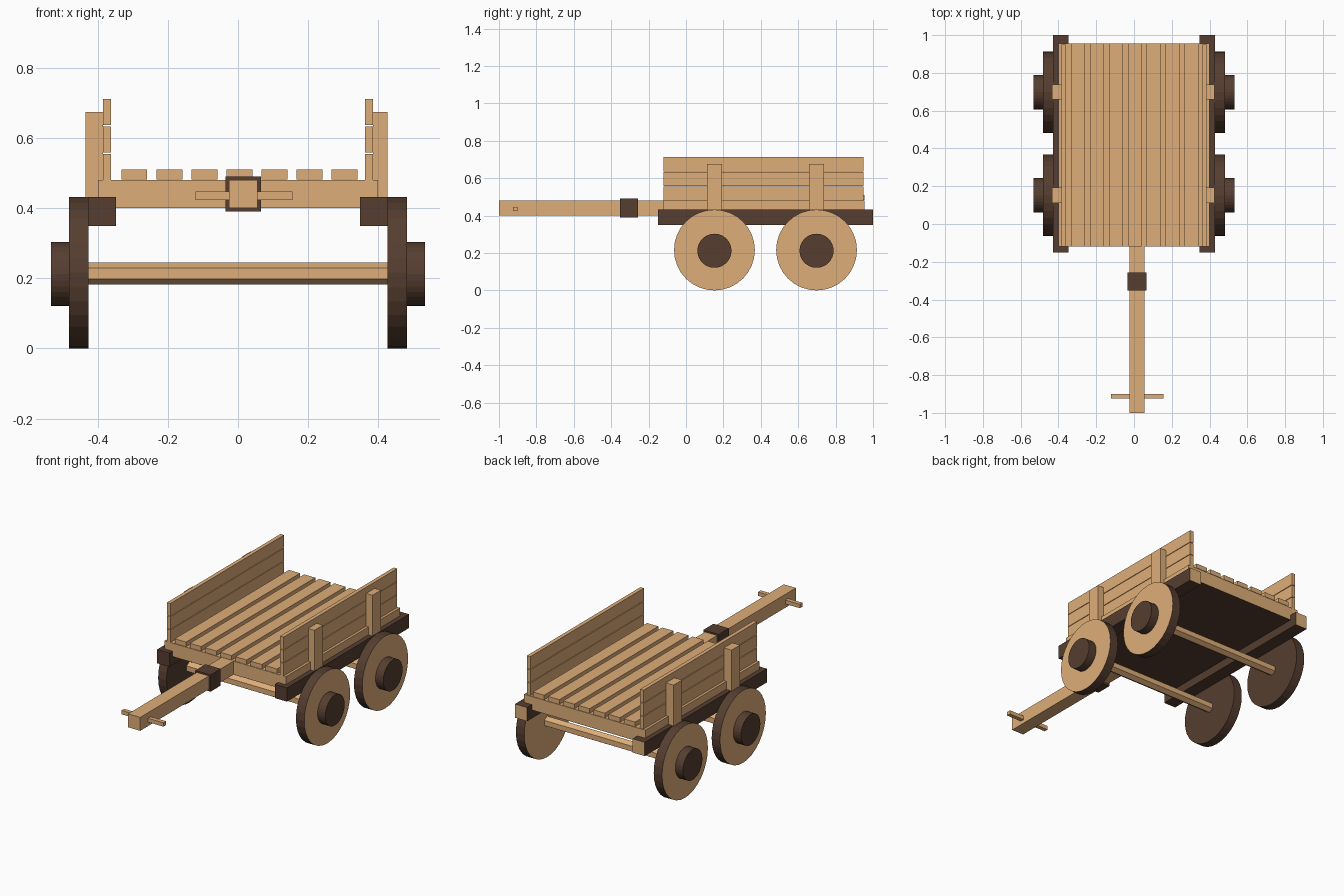
import bpy, bmesh, math
from mathutils import Matrix, Vector

if "Cube" in bpy.data.objects:
    bpy.data.objects.remove(bpy.data.objects["Cube"])


def material(name, rgb):
    m = bpy.data.materials.new(name)
    m.diffuse_color = (*rgb, 1)
    m.use_nodes = True
    m.node_tree.nodes["Principled BSDF"].inputs["Base Color"].default_value = m.diffuse_color
    return m


LIGHT = material("light_wood", (0.73, 0.42, 0.19))
DARK = material("dark_wood", (0.093, 0.048, 0.03))


def finish(name, bm, mats, pick=None):
    """Turn a bmesh into an object; pick(normal) chooses the material slot."""
    bmesh.ops.recalc_face_normals(bm, faces=bm.faces)
    bm.normal_update()
    if pick:
        for f in bm.faces:
            f.material_index = pick(f.normal)
    me = bpy.data.meshes.new(name)
    bm.to_mesh(me)
    bm.free()
    for m in mats:
        me.materials.append(m)
    ob = bpy.data.objects.new(name, me)
    bpy.context.collection.objects.link(ob)
    return ob


def box(name, x, y, z, mats=(LIGHT,), pick=None):
    bm = bmesh.new()
    bmesh.ops.create_cube(bm, size=1)
    lo, hi = Vector((x[0], y[0], z[0])), Vector((x[1], y[1], z[1]))
    bmesh.ops.scale(bm, vec=hi - lo, verts=bm.verts)
    bmesh.ops.translate(bm, vec=(lo + hi) / 2, verts=bm.verts)
    return finish(name, bm, mats, pick)


def rod(name, x, y, z, r, sides, mats=(LIGHT,), pick=None):
    """Cylinder along x with a vertex at the top."""
    bm = bmesh.new()
    bmesh.ops.create_cone(bm, cap_ends=True, segments=sides, radius1=r, radius2=r,
                          depth=x[1] - x[0])
    turn = Matrix.Rotation(math.pi / 2, 4, 'Y')
    bmesh.ops.transform(bm, matrix=turn, verts=bm.verts)
    # put a vertex at the top
    v = bm.verts[:][0].co
    angle = math.pi / 2 - math.atan2(v.z, v.y)
    bmesh.ops.rotate(bm, cent=(0, 0, 0), matrix=Matrix.Rotation(angle, 3, 'X'), verts=bm.verts)
    bmesh.ops.translate(bm, vec=((x[0] + x[1]) / 2, y, z), verts=bm.verts)
    return finish(name, bm, mats, pick)


def span(side, a, b):
    return (a, b) if side > 0 else (-b, -a)


# Bed slab with dark underside, and floor planks
box("bed", (-0.40, 0.40), (-0.12, 0.955), (0.40, 0.48), (LIGHT, DARK),
    lambda n: 1 if n.z < -0.5 else 0)
for i in range(7):
    c = -0.296 + 0.1 * i
    box(f"floor_plank_{i + 1}", (c - 0.037, c + 0.037), (-0.12, 0.955), (0.482, 0.51))

for side, label in ((-1, "left"), (1, "right")):
    # Long dark beam with a pale back end
    box(f"{label}_beam", span(side, 0.348, 0.428), (-0.15, 1.0), (0.35, 0.432), (DARK, LIGHT),
        lambda n: 1 if n.y > 0.5 else 0)
    # Three stacked side boards
    for i in range(3):
        z = 0.48 + 0.0785 * i
        box(f"{label}_side_board_{i + 1}", span(side, 0.362, 0.385), (-0.12, 0.95), (z, z + 0.075))
    # Upright stakes, wheels and hubs
    for y, end in ((0.152, "front"), (0.698, "back")):
        outer = 0.426 if side > 0 else 0.435
        box(f"{label}_{end}_stake", span(side, 0.385, outer), (y - 0.04, y + 0.04), (0.43, 0.675))
        rod(f"{label}_{end}_wheel", span(side, 0.427, 0.482), y, 0.216, 0.216, 32, (DARK, LIGHT),
            lambda n, s=side: 1 if (abs(n.x) > 0.5 and (s > 0 or n.x < 0)) else 0)
        rod(f"{label}_{end}_hub", span(side, 0.475, 0.533), y, 0.212, 0.091, 32, (DARK,))

# Hexagonal axles
for y, end in ((0.152, "front"), (0.698, "back")):
    rod(f"{end}_axle", (-0.43, 0.43), y, 0.214, 0.031, 6)

# Tongue with dark collar and cross pin
box("tongue", (-0.025, 0.055), (-1.0, -0.10), (0.401, 0.481))
box("tongue_collar", (-0.035, 0.066), (-0.353, -0.257), (0.39, 0.49), (DARK,))
box("tongue_pin", (-0.121, 0.155), (-0.925, -0.90), (0.424, 0.447))
